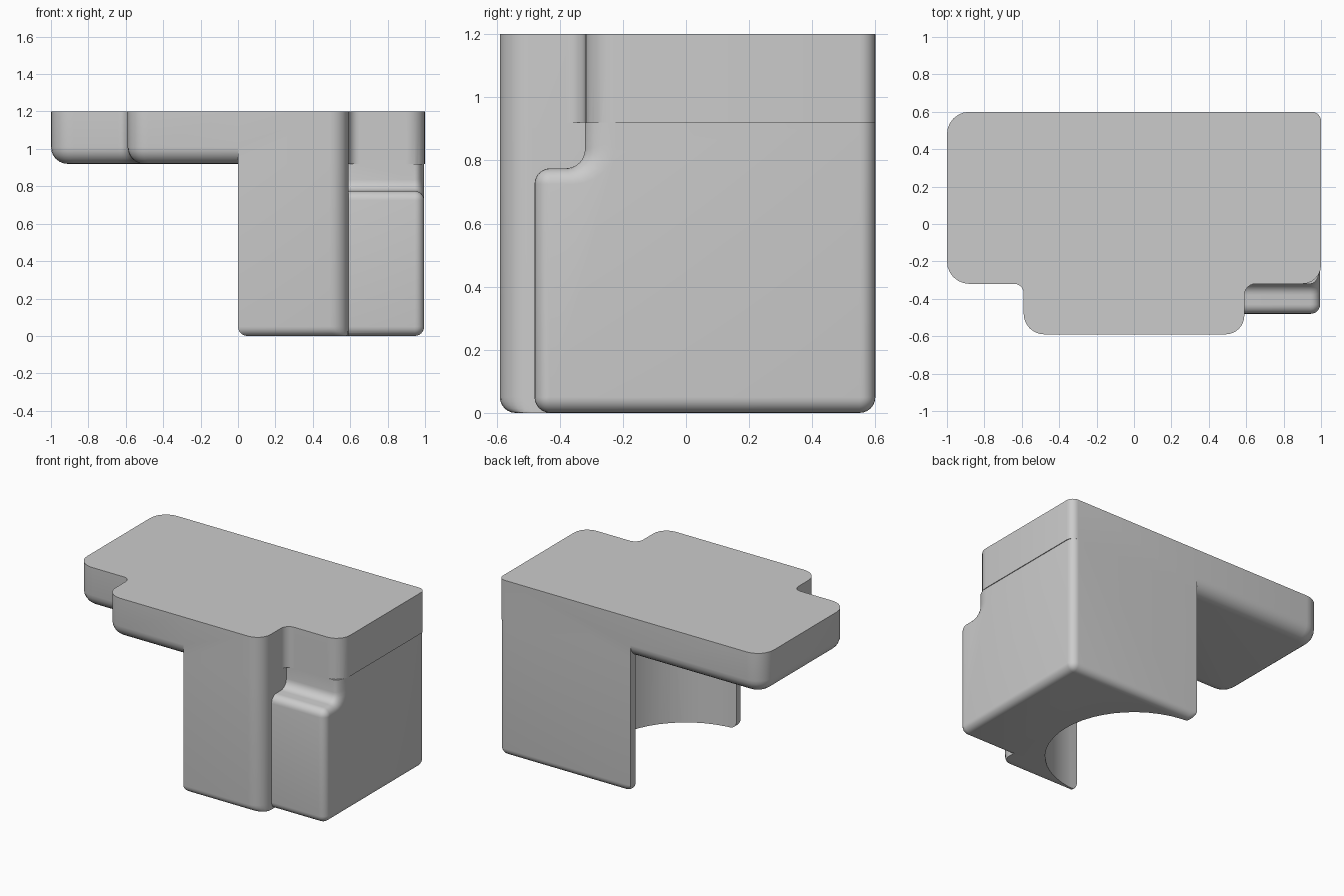
import bpy, bmesh, math
from mathutils import Vector

if "Cube" in bpy.data.objects:
    bpy.data.objects.remove(bpy.data.objects["Cube"])

STEPS = 6


def outline(pts, weights, d):
    """Counter-clockwise right-angled outline with rounded corners, inset by d per weighted edge."""
    n = len(pts)
    p = [Vector(q[:2]) for q in pts]
    dirs = [(p[(i + 1) % n] - p[i]).normalized() for i in range(n)]
    out = []
    for i in range(n):
        e1, e2 = dirs[i - 1], dirs[i]
        d1, d2 = d * weights[i - 1], d * weights[i]
        c = p[i] + Vector((-e1.y, e1.x)) * d1 + Vector((-e2.y, e2.x)) * d2
        r = pts[i][2]
        if r:
            r = max(0, r - max(d1, d2)) if e1.cross(e2) > 0 else r + (d1 + d2) / 2
        centre = c - e1 * r + e2 * r
        for k in range(STEPS + 1):
            t = k / STEPS * math.pi / 2
            out.append(centre - e2 * r * math.cos(t) + e1 * r * math.sin(t))
    return out


def prism(name, pts, lo, hi, axis='z', lo_r=0, lo_w=None, hi_r=0, hi_w=None):
    """Extruded outline whose start and end edges can be rounded."""
    flat = [0] * len(pts)
    arc = [k / STEPS * math.pi / 2 for k in range(STEPS + 1)]
    rings = [(lo, 0, flat)] if not lo_r else [
        (lo + lo_r * (1 - math.cos(a)), lo_r * (1 - math.sin(a)), lo_w) for a in arc]
    rings += [(hi, 0, flat)] if not hi_r else [
        (hi - hi_r * (1 - math.cos(a)), hi_r * (1 - math.sin(a)), hi_w) for a in reversed(arc)]
    bm = bmesh.new()
    loops = []
    for h, d, w in rings:
        loops.append([bm.verts.new((q.x, q.y, h) if axis == 'z' else (h, q.x, q.y))
                      for q in outline(pts, w, d)])
    n = len(loops[0])
    for a, b in zip(loops, loops[1:]):
        for i in range(n):
            j = (i + 1) % n
            bm.faces.new((a[i], a[j], b[j], b[i]))
    bm.faces.new(loops[0][::-1])
    bm.faces.new(loops[-1])
    bmesh.ops.remove_doubles(bm, verts=bm.verts, dist=1e-5)
    bmesh.ops.recalc_face_normals(bm, faces=bm.faces)
    me = bpy.data.meshes.new(name)
    bm.to_mesh(me)
    bm.free()
    ob = bpy.data.objects.new(name, me)
    bpy.context.collection.objects.link(ob)
    return ob


def combine(ob, other, op):
    m = ob.modifiers.new("combine", 'BOOLEAN')
    m.operation, m.solver, m.object = op, 'EXACT', other
    bpy.context.view_layer.objects.active = ob
    bpy.ops.object.modifier_apply(modifier=m.name)
    bpy.data.objects.remove(other)


Z = 0.92  # underside of the overhanging slab

# right block with its stepped front, as a side profile
body = prism("bracket_block",
             [(-.48, 0, .05), (.6, 0, .05), (.6, Z, 0), (-.32, Z, 0), (-.32, .775, .06), (-.48, .775, .05)],
             0, .995, 'x', .05, [1, 0, 0, 0, 0, 0], .05, [1, 1, 0, 2, 1, 1])

# front column
column = prism("front_column",
               [(0, -.59, 0), (.59, -.59, .1), (.59, 0, 0), (0, 0, 0)],
               0, Z, 'z', .05, [1, 0, 0, 1])
combine(body, column, 'UNION')

# half-round hollow on the left side of the block
bpy.ops.mesh.primitive_cylinder_add(vertices=48, radius=.545, depth=4)
combine(body, bpy.context.object, 'DIFFERENCE')

# top over the block
top = prism("block_top",
            [(0, -.59, 0), (.59, -.59, .1), (.59, -.32, .06), (1, -.32, .1), (1, .6, .05), (0, .6, 0)],
            Z, 1.2)
combine(body, top, 'UNION')

# overhanging slab with rounded lower edges
slab = prism("overhang_slab",
             [(0, .6, 0), (-1, .6, .12), (-1, -.32, .12), (-.59, -.32, .05), (-.59, -.59, .11), (0, -.59, 0)],
             Z, 1.2, 'z', .09, [1, 1, 1, 1, 1, 0])
combine(body, slab, 'UNION')

bpy.ops.object.select_all(action='DESELECT')
body.select_set(True)
bpy.context.view_layer.objects.active = body
bpy.ops.object.shade_smooth_by_angle(angle=math.radians(30))
